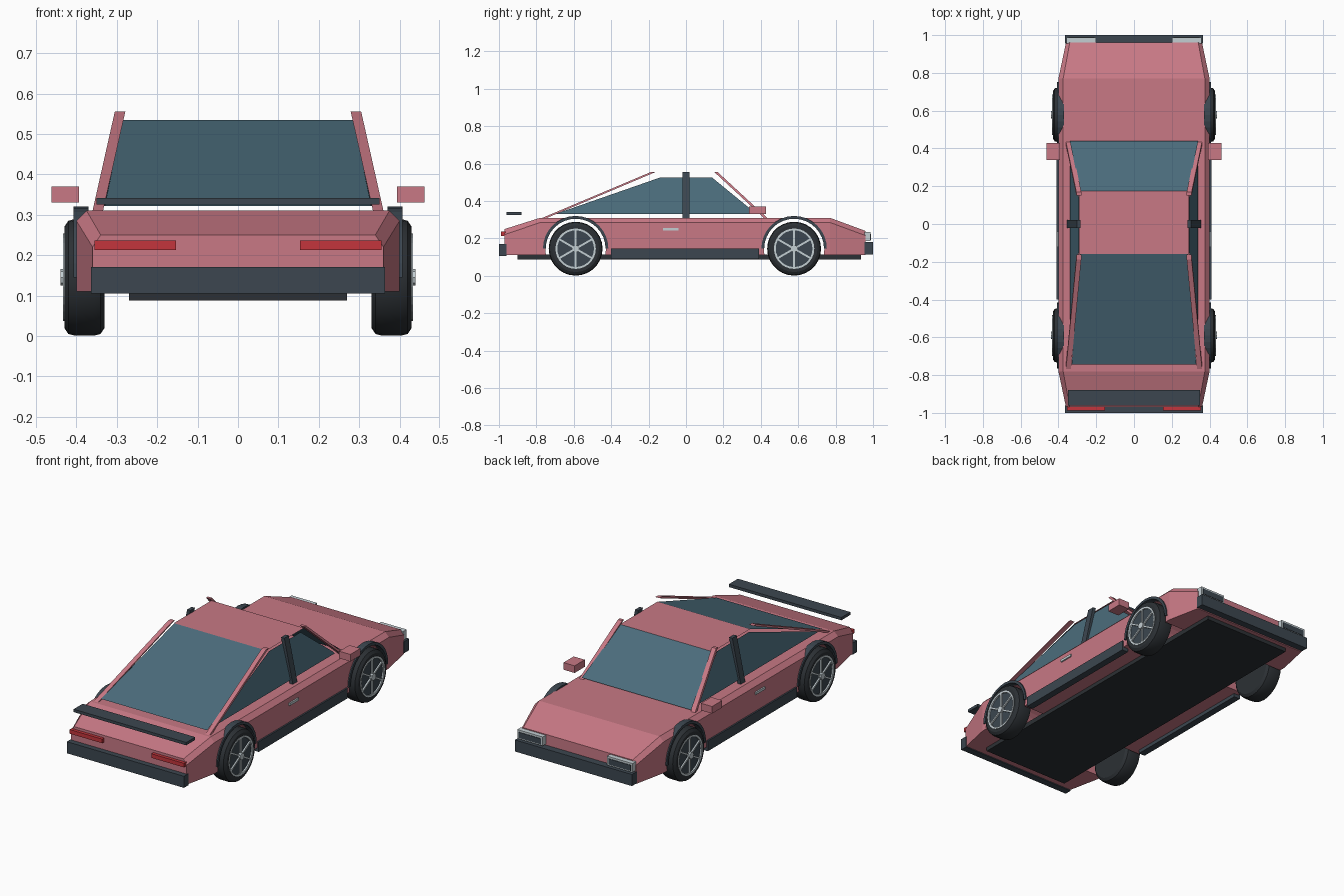
import bpy, bmesh
from math import sin, cos, pi
from mathutils import Vector, Matrix

if "Cube" in bpy.data.objects:
    bpy.data.objects.remove(bpy.data.objects["Cube"])


def mat(name, r, g, b):
    m = bpy.data.materials.new(name)
    m.diffuse_color = (r, g, b, 1)
    m.use_nodes = True
    m.node_tree.nodes["Principled BSDF"].inputs["Base Color"].default_value = m.diffuse_color
    return m


PINK = mat("paint", 0.58, 0.19, 0.235)
GLASS = mat("glass", 0.07, 0.15, 0.20)
DARK = mat("dark_trim", 0.045, 0.062, 0.08)
TYRE = mat("rubber", 0.025, 0.03, 0.035)
SILVER = mat("silver", 0.55, 0.62, 0.65)
RED = mat("red", 0.55, 0.035, 0.045)


def make(name, verts, faces, m):
    me = bpy.data.meshes.new(name)
    me.from_pydata(verts, [], faces)
    bm = bmesh.new()
    bm.from_mesh(me)
    bmesh.ops.recalc_face_normals(bm, faces=bm.faces)
    bm.to_mesh(me)
    bm.free()
    if m:
        me.materials.append(m)
    ob = bpy.data.objects.new(name, me)
    bpy.context.collection.objects.link(ob)
    return ob


def loft(name, rings, m, closed=False, caps=True):
    """Skin between rings of equal point count."""
    n, k = len(rings[0]), len(rings)
    faces = [(i * n + j, i * n + (j + 1) % n,
              (i + 1) % k * n + (j + 1) % n, (i + 1) % k * n + j)
             for i in range(k if closed else k - 1) for j in range(n)]
    if caps and not closed:
        faces += [tuple(range(n)), tuple(range((k - 1) * n, k * n))]
    return make(name, [p for r in rings for p in r], faces, m)


def box(name, x, y, z, m):
    ring = lambda zz: [(x[0], y[0], zz), (x[1], y[0], zz), (x[1], y[1], zz), (x[0], y[1], zz)]
    return loft(name, [ring(z[0]), ring(z[1])], m)


def pair(name, x, y, z, m):
    for s, side in ((1, "right"), (-1, "left")):
        box(f"{name}_{side}", (s * x[0], s * x[1]), y, z, m)


def beam(name, a, b, dx, dy, m):
    """Slanted bar with horizontal footprint dx by dy."""
    ring = lambda p: [(p[0] + i * dx / 2, p[1] + j * dy / 2, p[2])
                      for i, j in ((-1, -1), (1, -1), (1, 1), (-1, 1))]
    return loft(name, [ring(a), ring(b)], m)


def disc_ring(x, cy, cz, r, n):
    return [(x, cy + r * cos(2 * pi * i / n), cz + r * sin(2 * pi * i / n)) for i in range(n)]


# Main body: lofted sections (y, half width, shoulder z, top half width, top z)
sections = [(-0.97, 0.36, 0.22, 0.34, 0.25), (-0.78, 0.40, 0.285, 0.375, 0.31),
            (0.77, 0.40, 0.285, 0.375, 0.31), (0.96, 0.36, 0.215, 0.34, 0.24)]
body = loft("body", [[(-w, y, 0.11), (w, y, 0.11), (w, y, zs), (t, y, zt), (-t, y, zt), (-w, y, zs)]
                     for y, w, zs, t, zt in sections], PINK)

# Wheel wells cut through the body
AXLES = {"rear": -0.59, "front": 0.578}
WZ, WR = 0.145, 0.144
for end, y in AXLES.items():
    cutter = loft(f"{end}_arch_cutter", [disc_ring(-0.6, y, WZ, 0.162, 40),
                                         disc_ring(0.6, y, WZ, 0.162, 40)], None)
    cutter.hide_render = True
    mod = body.modifiers.new("arch", "BOOLEAN")
    mod.operation, mod.object, mod.solver = "DIFFERENCE", cutter, "EXACT"
bpy.context.view_layer.update()
bpy.context.view_layer.objects.active = body
body.select_set(True)
for mod in list(body.modifiers):
    bpy.ops.object.modifier_apply(modifier=mod.name)
for ob in [o for o in bpy.data.objects if o.name.endswith("cutter")]:
    bpy.data.objects.remove(ob)

# Wheels and arch lips
for end, y in AXLES.items():
    for s, side in ((1, "right"), (-1, "left")):
        tag = f"{end}_{side}"
        prof = [(0.33, 0.10), (0.33, 0.125), (0.34, 0.14), (0.355, WR), (0.405, WR),
                (0.42, 0.14), (0.43, 0.125), (0.43, 0.108), (0.42, 0.10)]
        tyre = loft(f"tyre_{tag}", [disc_ring(s * x, y, WZ, r, 28) for x, r in prof], TYRE)
        bpy.ops.object.select_all(action="DESELECT")
        tyre.select_set(True)
        bpy.context.view_layer.objects.active = tyre
        bpy.ops.object.shade_smooth_by_angle(angle=0.45)
        loft(f"rim_dish_{tag}", [disc_ring(s * x, y, WZ, 0.1, 28) for x in (0.40, 0.425)], DARK)
        loft(f"rim_ring_{tag}", [disc_ring(s * x, y, WZ, r, 28) for x, r in
                                 ((0.42, 0.108), (0.433, 0.108), (0.433, 0.098), (0.42, 0.098))],
             SILVER, closed=True)
        loft(f"hub_{tag}", [disc_ring(s * x, y, WZ, 0.02, 8) for x in (0.42, 0.44)], SILVER)
        for i in range(6):
            spoke = box(f"spoke_{tag}_{i}", (s * 0.42, s * 0.433), (-0.005, 0.005), (0.01, 0.1), SILVER)
            spoke.data.transform(Matrix.Translation((0, y, WZ)) @ Matrix.Rotation(i * pi / 3, 4, "X"))
        arc = []
        for i in range(17):
            a = pi * i / 16
            arc.append([(s * x, y + r * cos(a), WZ + r * sin(a)) for x, r in
                        ((0.37, 0.16), (0.407, 0.16), (0.407, 0.175), (0.37, 0.175))])
        loft(f"arch_lip_{tag}", arc, DARK)

# Glasshouse: thin panels
make("roof", [(-0.288, -0.158, 0.535), (0.288, -0.158, 0.535),
              (0.288, 0.175, 0.535), (-0.288, 0.175, 0.535)], [(0, 1, 2, 3)], PINK)
for name, yb, yt, wb in (("rear_glass", -0.745, -0.158, 0.33), ("windscreen", 0.44, 0.175, 0.34)):
    make(name, [(-wb, yb, 0.322), (wb, yb, 0.322), (0.285, yt, 0.535), (-0.285, yt, 0.535)],
         [(0, 1, 2, 3)], GLASS)
for s, side in ((1, "right"), (-1, "left")):
    make(f"side_glass_{side}",
         [(s * (0.34 - (z - 0.33) * 0.25), y, z) for y, z in
          ((-0.70, 0.33), (0.375, 0.33), (0.36, 0.345), (0.14, 0.525), (-0.14, 0.525))],
         [(0, 1, 2, 3, 4)], GLASS)
    # Pillars
    beam(f"rear_pillar_{side}", (s * 0.347, -0.755, 0.31), (s * 0.292, -0.175, 0.555), 0.026, 0.025, PINK)
    beam(f"front_pillar_{side}", (s * 0.347, 0.425, 0.31), (s * 0.292, 0.16, 0.555), 0.026, 0.018, PINK)
    beam(f"middle_pillar_{side}", (s * 0.345, 0, 0.31), (s * 0.292, 0, 0.555), 0.02, 0.04, DARK)

# Bumpers, floor, sills and spoiler
box("rear_bumper", (-0.364, 0.364), (-1.0, -0.96), (0.105, 0.17), DARK)
box("front_bumper", (-0.364, 0.364), (0.955, 1.0), (0.115, 0.18), DARK)
box("floor", (-0.27, 0.27), (-0.90, 0.935), (0.088, 0.115), TYRE)
pair("sill", (0.37, 0.409), (-0.40, 0.39), (0.09, 0.147), DARK)
box("spoiler", (-0.35, 0.35), (-0.96, -0.88), (0.325, 0.341), DARK)

# Lights, mirrors, door handles
pair("tail_light", (0.153, 0.355), (-0.988, -0.965), (0.213, 0.236), RED)
pair("headlight", (0.20, 0.358), (0.955, 0.987), (0.185, 0.235), SILVER)
pair("headlight_lens", (0.21, 0.348), (0.98, 0.99), (0.192, 0.224), DARK)
pair("mirror", (0.393, 0.462), (0.338, 0.428), (0.33, 0.37), PINK)
pair("door_handle", (0.395, 0.408), (-0.122, -0.04), (0.242, 0.256), SILVER)
